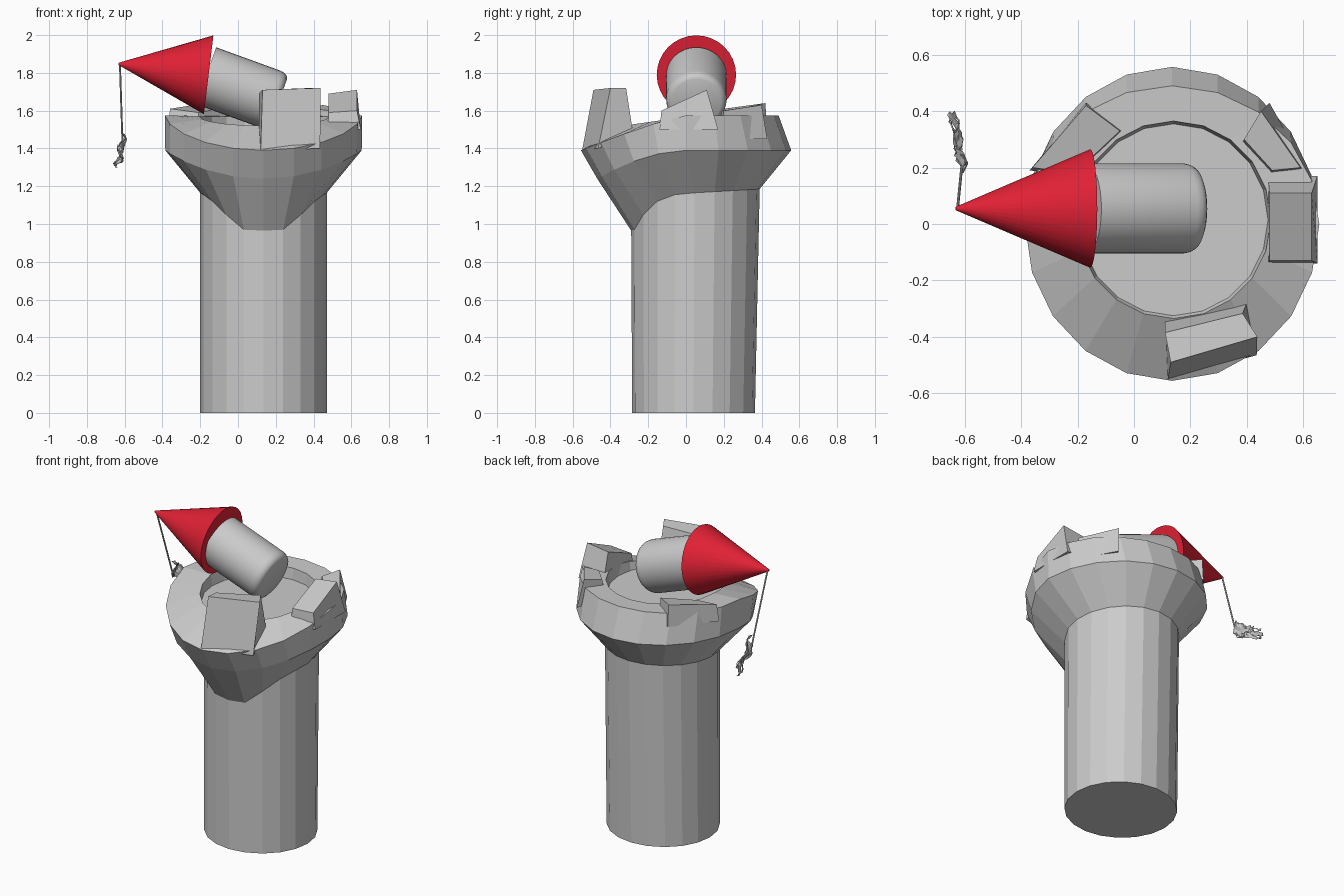
import bpy, bmesh, math, random
from mathutils import Vector

if "Cube" in bpy.data.objects:
    bpy.data.objects.remove(bpy.data.objects["Cube"])

random.seed(4)
N = 20


def make_object(name, verts, faces):
    mesh = bpy.data.meshes.new(name)
    mesh.from_pydata(verts, [], faces)
    bm = bmesh.new()
    bm.from_mesh(mesh)
    bmesh.ops.recalc_face_normals(bm, faces=bm.faces)
    bm.to_mesh(mesh)
    bm.free()
    obj = bpy.data.objects.new(name, mesh)
    bpy.context.collection.objects.link(obj)
    return obj


def loft(name, rings):
    """Skin a list of closed rings and cap both ends."""
    n = len(rings[0])
    verts = [p for ring in rings for p in ring]
    faces = [(r * n + i, r * n + (i + 1) % n, (r + 1) * n + (i + 1) % n, (r + 1) * n + i)
             for r in range(len(rings) - 1) for i in range(n)]
    faces += [tuple(range(n))[::-1], tuple(range(len(verts) - n, len(verts)))]
    return make_object(name, verts, faces)


def ring(cx, cy, rx, ry_front, ry_back, z):
    """Ellipse-like ring; z is a function of (sine, front amount)."""
    pts = []
    for i in range(N):
        a = 2 * math.pi * i / N
        s = math.sin(a)
        pts.append((cx + rx * math.cos(a), cy + s * (ry_back if s > 0 else ry_front),
                    z(s, max(0.0, -s))))
    return pts


def lathe(name, start, end, profile, sides):
    """Revolve (distance, radius) points about the axis start-end."""
    start, end = Vector(start), Vector(end)
    axis = (end - start).normalized()
    side = axis.cross(Vector((0, 1, 0.01))).normalized()
    other = axis.cross(side)
    rings = [[start + axis * d + r * (side * math.cos(2 * math.pi * i / sides)
                                      + other * math.sin(2 * math.pi * i / sides))
              for i in range(sides)] for d, r in profile]
    return loft(name, rings)


def smooth(obj):
    bpy.ops.object.select_all(action='DESELECT')
    obj.select_set(True)
    bpy.context.view_layer.objects.active = obj
    bpy.ops.object.shade_smooth_by_angle(angle=math.radians(35))


# Tower: straight shaft, flared head that sags at the front, sunken floor
loft("tower", [
    ring(0.135, 0.04, 0.335, 0.325, 0.325, lambda s, f: 0.0),
    ring(0.135, 0.045, 0.335, 0.335, 0.345,
         lambda s, f: 1.165 + 0.02 * s - min(0.18, 0.21 * f ** 3.5)),
    ring(0.135, 0.0, 0.52, 0.47, 0.557, lambda s, f: 1.39 - 0.15 * f ** 1.8),
    ring(0.135, 0.0, 0.522, 0.556, 0.49, lambda s, f: 1.575 - 0.185 * f ** 1.2),
    ring(0.14, 0.015, 0.345, 0.35, 0.35, lambda s, f: 1.57 - 0.05 * f),
    ring(0.14, 0.015, 0.335, 0.34, 0.34, lambda s, f: 1.50),
])


# Broken battlement blocks: base quad then top quad
def block(name, base, top):
    loft(name, [base, top])


block("battlement_front",
      [(0.12, -0.55, 1.39), (0.435, -0.465, 1.40), (0.40, -0.28, 1.48), (0.11, -0.34, 1.48)],
      [(0.13, -0.49, 1.71), (0.437, -0.40, 1.72), (0.385, -0.317, 1.72), (0.11, -0.385, 1.69)])
block("battlement_right",
      [(0.475, -0.14, 1.5), (0.65, -0.14, 1.5), (0.65, 0.17, 1.5), (0.475, 0.17, 1.5)],
      [(0.48, -0.13, 1.59), (0.63, -0.13, 1.60), (0.63, 0.11, 1.71), (0.48, 0.11, 1.69)])
block("battlement_back_right",
      [(0.48, 0.17, 1.5), (0.62, 0.18, 1.45), (0.48, 0.43, 1.45), (0.38, 0.28, 1.5)],
      [(0.49, 0.19, 1.60), (0.59, 0.20, 1.60), (0.45, 0.40, 1.63), (0.39, 0.30, 1.61)])
block("battlement_back_left",
      [(-0.17, 0.43, 1.5), (-0.37, 0.19, 1.5), (-0.21, 0.17, 1.5), (-0.04, 0.33, 1.5)],
      [(-0.17, 0.42, 1.64), (-0.36, 0.20, 1.61), (-0.21, 0.18, 1.59), (-0.05, 0.33, 1.62)])

# Fallen turret lying on the floor
smooth(lathe("fallen_turret", (-0.17, 0.055, 1.785), (0.215, 0.055, 1.645),
             [(0, 0.16), (0.365, 0.16), (0.385, 0.156), (0.402, 0.146), (0.41, 0.13)], 32))

# Turret roof cone
roof = lathe("turret_roof", (-0.632, 0.055, 1.848), (-0.155, 0.055, 1.79),
             [(0, 0.006), (0.48, 0.21)], 32)
red = bpy.data.materials.new("roof_red")
red.diffuse_color = (0.75, 0.015, 0.035, 1)
red.use_nodes = True
red.node_tree.nodes["Principled BSDF"].inputs["Base Color"].default_value = red.diffuse_color
roof.data.materials.append(red)
smooth(roof)

# Flag pole hanging from the roof tip
lathe("flag_pole", (-0.625, 0.06, 1.845), (-0.61, 0.21, 1.38), [(0, 0.005), (0.488, 0.005)], 8)

# Crumpled, tattered flag
U, V = 14, 6
cloth = []
for i in range(U + 1):
    u = i / U
    width = 0.11 * (1 - 0.45 * u)
    for j in range(V + 1):
        v = j / V
        cloth.append((-0.61 - 0.035 * u + 0.014 * math.sin(9 * u + 4 * v) + random.uniform(-.006, .006),
                      0.20 + 0.195 * u + 0.015 * math.sin(7 * v) * (1 - u) + random.uniform(-.006, .006),
                      1.48 - 0.13 * u - width * v + random.uniform(-.008, .008)))
quads = [(i * (V + 1) + j, (i + 1) * (V + 1) + j, (i + 1) * (V + 1) + j + 1, i * (V + 1) + j + 1)
         for i in range(U) for j in range(V)
         if not (i > U - 5 and j % 3 == 1)]
flag = make_object("flag", cloth, quads)
mod = flag.modifiers.new("thickness", 'SOLIDIFY')
mod.thickness = 0.004
